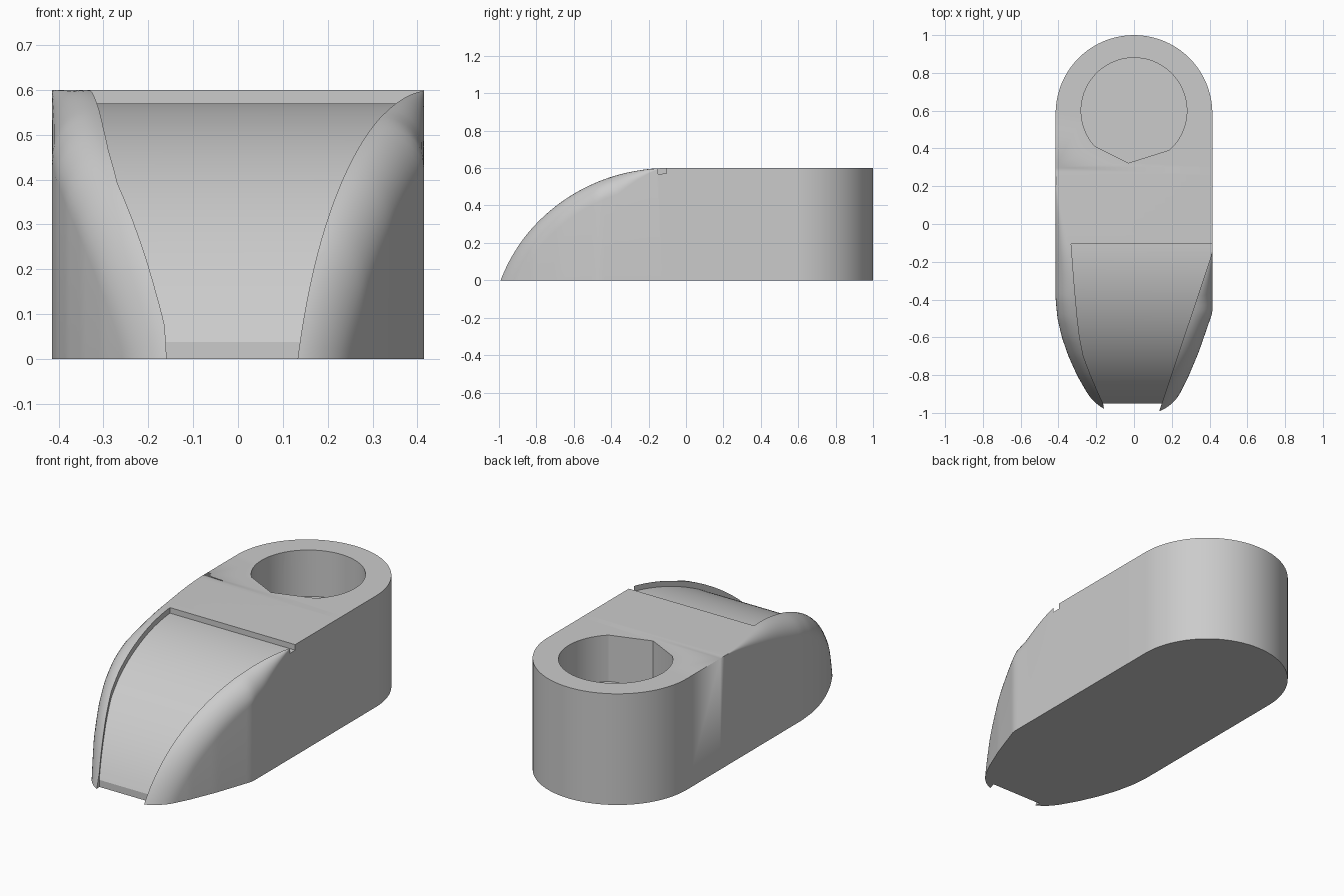
import bpy, bmesh
from math import sin, cos, acos, pi, sqrt, radians

if "Cube" in bpy.data.objects:
    bpy.data.objects.remove(bpy.data.objects["Cube"])

HALF, TOP, BACK = 0.415, 0.6, 0.585       # half width, height, centre of rounded back
R, CY, CZ = 0.975, -0.1, -0.375           # arc of the sloping nose
SEG = 10                                  # segments across each rounded edge


def interp(table, y):
    """Linear lookup in (y, x) pairs sorted from high y to low y."""
    if y >= table[0][0]:
        return table[0][1]
    for (y0, a), (y1, b) in zip(table, table[1:]):
        if y >= y1:
            return a + (b - a) * (y0 - y) / (y0 - y1)
    return table[-1][1]


LEFT_WALL = [(-0.40, .415), (-0.50, .405), (-0.6, .382), (-0.7, .347), (-0.8, .302),
             (-0.9, .245), (-1.0, .19)]
RIGHT_WALL = [(-0.47, .415), (-0.68, .342), (-0.82, .283), (-0.9, .242), (-1.0, .19)]
LEFT_CUT = [(-0.1, .333), (-0.3, .318), (-0.5, .30), (-0.6, .288), (-0.7, .268),
            (-0.8, .23), (-0.9, .187), (-1.0, .14)]


def left_radius(y):
    t = min(1, max(0, (0.3 - y) / 0.65))
    return 0.105 * t * t * (3 - 2 * t)


def right_radius(y):
    return min(0.10, max(0, 0.38 * (-0.14 - y)))


def wall(table, y):
    if y > BACK:
        return sqrt(max(0, HALF ** 2 - (y - BACK) ** 2))
    return interp(table, y)


def loft(name, rows):
    """Closed skin through equal-length rings of points."""
    bm = bmesh.new()
    rings = [[bm.verts.new(p) for p in row] for row in rows]
    n = len(rings[0])
    for a, b in zip(rings, rings[1:]):
        for i in range(n):
            j = (i + 1) % n
            bm.faces.new((a[i], a[j], b[j], b[i]))
    bm.faces.new(rings[0][::-1])
    bm.faces.new(rings[-1])
    bmesh.ops.remove_doubles(bm, verts=bm.verts, dist=1e-5)
    bmesh.ops.recalc_face_normals(bm, faces=bm.faces)
    mesh = bpy.data.meshes.new(name)
    bm.to_mesh(mesh)
    bm.free()
    ob = bpy.data.objects.new(name, mesh)
    bpy.context.collection.objects.link(ob)
    return ob


def half_section(side, y0, f):
    """Bottom corner plus rounded top edge of one side, f = position along the nose."""
    table, radius = (LEFT_WALL, left_radius) if side < 0 else (RIGHT_WALL, right_radius)
    r = radius(y0)
    pts = []
    for j in range(SEG + 1):
        a = pi / 2 * (1 - j / SEG)
        rho = R - r * (1 - cos(a))
        th = f * acos(-CZ / rho)
        y = y0 if f == 0 else CY - rho * sin(th)
        x = max(0, wall(table, y) - r * (1 - sin(a)))
        pts.append((side * x, y, max(0, CZ + rho * cos(th))))
    return [(pts[0][0], pts[0][1], 0)] + pts


# Body: rounded back, flat middle, curved nose
stations = [(BACK + HALF * cos(pi / 2 * i / 20), 0) for i in range(21)]
stations += [(0.3 - 0.04 * i, 0) for i in range(10)]
for i in range(41):
    f = i / 40
    stations.append((CY - R * sin(f * acos(-CZ / R)), f))
body = loft("body", [half_section(-1, y, f) + half_section(1, y, f)[::-1]
                     for y, f in stations])

# Sunken panel on the nose
path = []
for i in range(41):
    y = -0.105 - 0.845 * i / 40
    path.append((y, CZ + sqrt((R - 0.03) ** 2 - (y - CY) ** 2)))
path += [(-0.95, -0.1), (-1.1, -0.1)]
rows = []
for y, z in path:
    xl, xr = -interp(LEFT_CUT, y), 0.13 + 0.335 * (y + 1)
    rows.append([(xl, y, z), (xr, y, z), (xr, y, 0.8), (xl, y, 0.8)])
panel_cutter = loft("panel_cutter", rows)

# Blind round hole with a pointed front
outline = [(0.28 * cos(radians(-48 + 270 * i / 48)), 0.6 + 0.28 * sin(radians(-48 + 270 * i / 48)))
           for i in range(49)] + [(-0.03, 0.323)]
hole_cutter = loft("hole_cutter", [[(x, y, z) for x, y in outline] for z in (0.35, 0.8)])

bpy.context.view_layer.objects.active = body
body.select_set(True)
for cutter in (panel_cutter, hole_cutter):
    cutter.hide_render = True
    mod = body.modifiers.new(cutter.name, 'BOOLEAN')
    mod.operation, mod.solver, mod.object = 'DIFFERENCE', 'EXACT', cutter
    bpy.ops.object.modifier_apply(modifier=mod.name)
    bpy.data.objects.remove(cutter)
bpy.ops.object.shade_smooth_by_angle(angle=radians(25))
